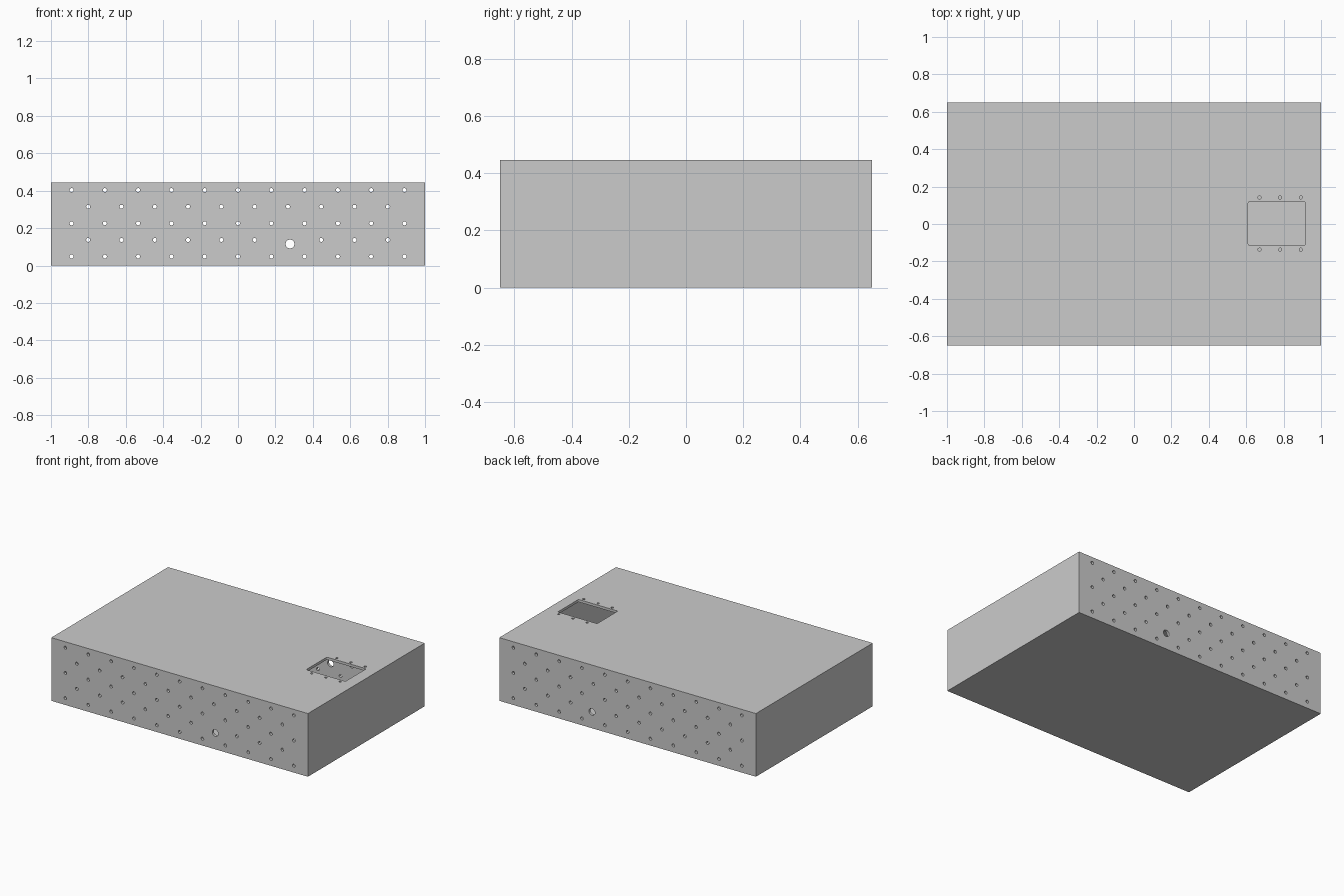
import bpy, bmesh
from math import pi
from mathutils import Matrix, Vector

if "Cube" in bpy.data.objects:
    bpy.data.objects.remove(bpy.data.objects["Cube"])

W, D, H, T = 2.0, 1.3, 0.445, 0.018   # outer size and sheet thickness


def finish(name, bm):
    bmesh.ops.recalc_face_normals(bm, faces=bm.faces)
    me = bpy.data.meshes.new(name)
    bm.to_mesh(me)
    bm.free()
    ob = bpy.data.objects.new(name, me)
    bpy.context.collection.objects.link(ob)
    return ob


def add_box(bm, lo, hi):
    lo, hi = Vector(lo), Vector(hi)
    m = Matrix.Translation((lo + hi) / 2) @ Matrix.Diagonal((*(hi - lo), 1))
    return bmesh.ops.create_cube(bm, size=1, matrix=m)["verts"]


def add_rod(bm, pos, r, depth, segs, along_y=False):
    m = Matrix.Translation(pos)
    if along_y:
        m = m @ Matrix.Rotation(pi / 2, 4, 'X')
    bmesh.ops.create_cone(bm, cap_ends=True, segments=segs, radius1=r, radius2=r,
                          depth=depth, matrix=m)


# Closed enclosure shell
bm = bmesh.new()
add_box(bm, (-W/2, -D/2, 0), (W/2, D/2, H))
case = finish("enclosure", bm)

# Hollow interior
bm = bmesh.new()
add_box(bm, (-W/2 + T, -D/2 + T, T), (W/2 - T, D/2 - T, H - T))
cavity = finish("cavity_cutter", bm)

# Staggered vent holes and cable hole through front and back panels
bm = bmesh.new()
step = 0.178
for row in range(5):
    z = 0.048 + row * 0.0888
    n = 10 if row % 2 else 11
    for i in range(n):
        if row == 1 and i == 6:
            continue                     # replaced by the cable hole
        add_rod(bm, ((i - (n - 1) / 2) * step, 0, z), 0.0107, D + 0.2, 16, True)
add_rod(bm, (0.278, 0, 0.115), 0.0235, D + 0.2, 24, True)
vents = finish("vent_cutter", bm)

# Rounded window and its screw holes in the top panel
bm = bmesh.new()
add_box(bm, (0.61, -0.113, H - 0.1), (0.917, 0.118, H + 0.1))
uprights = [e for e in bm.edges if abs(e.verts[0].co.z - e.verts[1].co.z) > 0.1]
bmesh.ops.bevel(bm, geom=uprights, offset=0.008, segments=3, profile=0.5, affect='EDGES')
for x in (0.671, 0.781, 0.892):
    for y in (-0.137, 0.142):
        add_rod(bm, (x, y, H), 0.0085, 0.2, 16)
window = finish("window_cutter", bm)

# Cut everything out of the shell
bpy.context.view_layer.objects.active = case
for cutter in (cavity, vents, window):
    mod = case.modifiers.new(cutter.name, 'BOOLEAN')
    mod.operation = 'DIFFERENCE'
    mod.solver = 'EXACT'
    mod.object = cutter
    bpy.ops.object.modifier_apply(modifier=mod.name)
    bpy.data.objects.remove(cutter)
case.select_set(True)
bpy.ops.object.shade_smooth_by_angle(angle=0.6)
